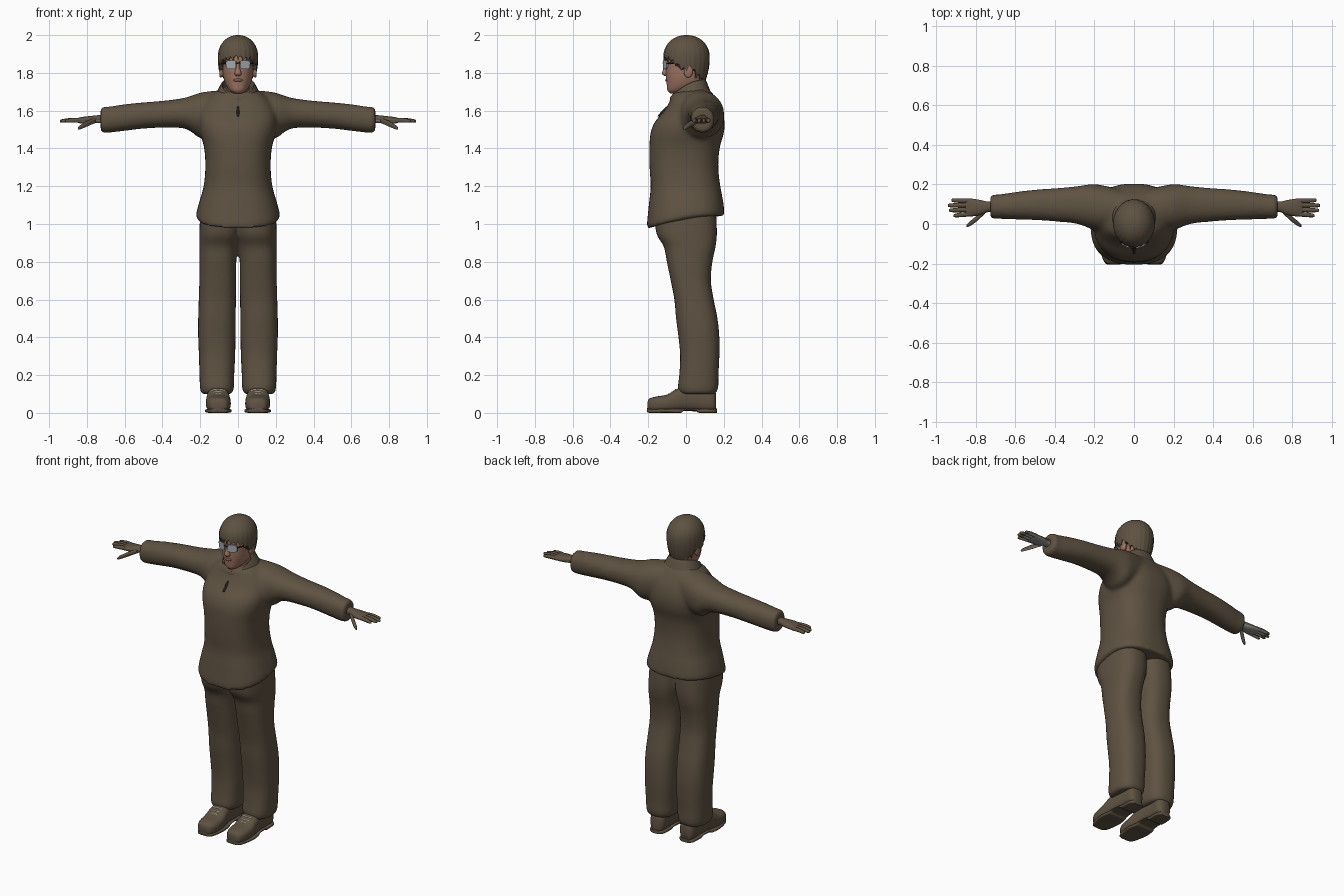
import bpy, bmesh, math, random

random.seed(3)


def material(name, rgb):
    m = bpy.data.materials.new(name)
    m.diffuse_color = (*rgb, 1)
    return m


BROWN = material("brown cloth", (0.112, 0.084, 0.054))
SKIN = material("skin", (0.34, 0.175, 0.12))
LENS = material("lens grey", (0.36, 0.40, 0.43))
PALM = material("palm grey", (0.26, 0.26, 0.25))
LACE = material("pale lace", (0.55, 0.52, 0.46))
DARK = material("dark metal", (0.02, 0.018, 0.016))
LIPS = material("lips", (0.26, 0.10, 0.075))


def loft(bm, rings, axis="z", p=2.2, s=1, n=28, sub=4):
    """Smooth skin through rings (t, a0, a1, b0, b1, front_drop); s mirrors x."""
    R = [tuple(r) + (0,) * (6 - len(r)) for r in rings]
    full = []
    for i in range(len(R) - 1):
        p0, p1, p2, p3 = R[max(i - 1, 0)], R[i], R[i + 1], R[min(i + 2, len(R) - 1)]
        for k in range(sub):
            u = k / sub
            full.append([0.5 * (2 * b + (c - a) * u + (2 * a - 5 * b + 4 * c - d) * u * u
                                + (3 * b - a - 3 * c + d) * u ** 3)
                         for a, b, c, d in zip(p0, p1, p2, p3)])
    full.append(R[-1])
    rows = []
    for t, a0, a1, b0, b1, drop in full:
        row = []
        for j in range(n):
            th = 2 * math.pi * j / n
            c, d = math.cos(th), math.sin(th)
            u = math.copysign(abs(c) ** (2 / p), c)
            v = math.copysign(abs(d) ** (2 / p), d)
            a = (a0 + a1) / 2 + (a1 - a0) / 2 * u
            b = (b0 + b1) / 2 + (b1 - b0) / 2 * v
            co = {"z": (a, b, t - drop * ((1 - v) / 2) ** 2),
                  "x": (t, a, b), "y": (a, t, b)}[axis]
            row.append(bm.verts.new((co[0] * s, co[1], co[2])))
        rows.append(row)
    skin(bm, rows)


def skin(bm, rows):
    n = len(rows[0])
    for r, q in zip(rows, rows[1:]):
        for j in range(n):
            bm.faces.new((r[j], r[(j + 1) % n], q[(j + 1) % n], q[j]))
    bm.faces.new(rows[0])
    bm.faces.new(rows[-1])


def finish(bm, name, *mats, voxel=0, angle=50):
    bmesh.ops.recalc_face_normals(bm, faces=bm.faces)
    me = bpy.data.meshes.new(name)
    bm.to_mesh(me)
    bm.free()
    for m in mats:
        me.materials.append(m)
    me.shade_smooth()
    ob = bpy.data.objects.new(name, me)
    bpy.context.collection.objects.link(ob)
    if voxel:  # fuse overlapping parts into one soft garment
        r = ob.modifiers.new("fuse", "REMESH")
        r.mode, r.voxel_size, r.use_smooth_shade = "VOXEL", voxel, True
        sm = ob.modifiers.new("soften", "SMOOTH")
        sm.factor, sm.iterations = 0.5, 7
    else:
        me.set_sharp_from_angle(angle=math.radians(angle))
    return ob


def part(name, mat, rings, both=False, **kw):
    bm = bmesh.new()
    for s in ((1, -1) if both else (1,)):
        loft(bm, rings, s=s, **kw)
    return finish(bm, name, mat)


# Jacket: torso with dipped front hem, fused with sleeves
bm = bmesh.new()
loft(bm, [(z, -w, w, f, b, d) for z, w, f, b, d in (
    (1.045, .218, -.206, .203, .07), (1.07, .221, -.206, .203, .06), (1.13, .203, -.196, .195, .02),
    (1.2, .182, -.187, .182, 0), (1.3, .173, -.193, .171, 0), (1.4, .179, -.194, .178, 0),
    (1.48, .2, -.188, .2, 0), (1.54, .207, -.165, .204, 0), (1.6, .2, -.115, .192, 0),
    (1.65, .175, -.087, .168, 0), (1.69, .13, -.072, .142, 0), (1.725, .085, -.05, .11, .03))],
    p=2.5, n=40)
for s in (1, -1):
    loft(bm, [(.05, 0, .17, 1.5, 1.705), (.13, -.03, .19, 1.47, 1.705), (.2, -.03, .202, 1.455, 1.695),
              (.25, -.012, .197, 1.49, 1.678), (.3, .003, .19, 1.508, 1.665), (.4, .013, .181, 1.51, 1.652),
              (.5, .02, .174, 1.505, 1.644), (.6, .023, .162, 1.493, 1.634), (.68, .026, .15, 1.484, 1.622),
              (.715, .026, .149, 1.484, 1.62), (.727, .036, .139, 1.494, 1.61)], axis="x", s=s)
finish(bm, "jacket", BROWN, voxel=0.011)

# Collar and zip pull
part("collar", BROWN, [(1.70, -.12, .12, -.085, .13, .08), (1.758, -.09, .09, -.084, .107, .09),
                       (1.76, -.083, .083, -.074, .1, .09), (1.73, -.077, .077, -.06, .09, .09)])
part("zip_pull", DARK, [(1.57, -.005, .005, -.152, -.135), (1.59, -.007, .007, -.136, -.115),
                        (1.622, -.005, .005, -.106, -.09)], n=10)

# Trousers: two legs meeting at the pelvis
bm = bmesh.new()
for s in (1, -1):
    loft(bm, [(.1, .035, .192, -.028, .155), (.13, .022, .201, -.043, .17), (.2, .02, .204, -.036, .172),
              (.3, .015, .207, -.031, .177), (.4, .013, .211, -.04, .177), (.5, .012, .211, -.053, .167),
              (.6, .011, .208, -.062, .147), (.7, .01, .205, -.081, .132), (.8, .009, .205, -.102, .14),
              (.88, 0, .205, -.118, .157), (.95, -.015, .205, -.157, .164), (1.06, -.02, .2, -.17, .16)],
         p=2.5, s=s)
finish(bm, "trousers", BROWN, voxel=0.009)

# Shoes, soles with a raised arch, and laces
part("shoes", BROWN, [(-.204, .08, .125, .02, .055), (-.195, .058, .147, .008, .075), (-.16, .042, .164, .004, .086),
                      (-.1, .038, .17, .004, .097), (-.05, .043, .167, .006, .126), (0, .05, .162, .01, .14),
                      (.08, .055, .155, .006, .14), (.14, .057, .152, .004, .13), (.16, .078, .132, .012, .1)],
     both=True, axis="y", p=2.7)
part("soles", BROWN, [(-.206, .08, .125, .006, .026), (-.19, .052, .152, 0, .022), (-.1, .034, .174, 0, .022),
                      (-.03, .042, .168, 0, .022), (-.01, .045, .164, .011, .024), (.05, .05, .16, .011, .024),
                      (.07, .052, .158, 0, .022), (.14, .054, .155, 0, .022), (.163, .075, .135, 0, .022)],
     both=True, axis="y", p=4)
bm = bmesh.new()
for s in (1, -1):
    for y, z in ((-.092, .1), (-.074, .111), (-.056, .123)):
        loft(bm, [(x, y - .004 + k, y + .004 + k, z - .007 + h, z + .003 + h)
                  for x, k, h in ((.07, .004, -.005), (.105, 0, 0), (.14, .004, -.005))],
             axis="x", s=s, n=8, sub=2)
finish(bm, "laces", LACE)

# Hands: palm, four fingers, thumb; the underside is grey
bm = bmesh.new()
for s in (1, -1):
    loft(bm, [(.7, .06, .115, 1.53, 1.58), (.74, .06, .113, 1.535, 1.576), (.78, .045, .122, 1.531, 1.572),
              (.83, .038, .129, 1.532, 1.566), (.853, .043, .126, 1.538, 1.56)], axis="x", s=s)
    paths = [([(.835, y0, 1.549), ((.835 + x) / 2, (y0 + y1) / 2, 1.549), (x - .008, y1, 1.545), (x, y1, 1.544)], .0118)
             for y0, x, y1 in ((.05, .915, .043), (.073, .937, .069), (.096, .943, .094), (.117, .925, .12))]
    paths.append(([(.755, .066, 1.55), (.8, .025, 1.53), (.837, -.003, 1.511), (.848, -.009, 1.505)], .0145))
    for pts, r in paths:
        loft(bm, [(x, y - r * k, y + r * k, z - r * k, z + r * k)
                  for (x, y, z), k in zip(pts, (1, 1, .75, .3))], axis="x", p=2, s=s, n=12)
hands = finish(bm, "hands", BROWN, PALM)
for f in hands.data.polygons:
    f.material_index = int(f.normal.z < -0.35 and abs(f.center.x) < 0.9)

# Head and neck
part("neck", SKIN, [(1.6, -.065, .065, -.045, .09), (1.68, -.06, .06, -.045, .085), (1.78, -.06, .06, -.05, .085)])
part("head", SKIN, [(z, -w, w, c - d, c + d) for z, c, w, d in (
    (1.692, -.055, .022, .03), (1.708, -.038, .045, .06), (1.74, -.01, .066, .092), (1.78, 0, .078, .106),
    (1.83, .003, .083, .111), (1.88, .003, .085, .111), (1.93, .005, .078, .1), (1.97, .005, .05, .07))], n=36)
part("nose", SKIN, [(1.862, -.008, .008, -.114, -.09), (1.825, -.01, .01, -.119, -.09),
                    (1.797, -.018, .018, -.127, -.09), (1.784, -.012, .012, -.116, -.09)], n=16)
part("lips", LIPS, [(-.028, -.1, -.085, 1.759, 1.763), (-.012, -.109, -.085, 1.753, 1.77),
                    (.012, -.109, -.085, 1.753, 1.77), (.028, -.1, -.085, 1.759, 1.763)], axis="x", n=14)
part("ears", SKIN, [(.07, -.005, .025, 1.785, 1.83), (.092, -.012, .035, 1.775, 1.845),
                    (.099, -.006, .03, 1.785, 1.838)], both=True, axis="x", n=18)

# Glasses: wrapped lenses, bridge and temples
bm = bmesh.new()
for s in (1, -1):
    loft(bm, [(-.123, .01, .064, 1.82, 1.867), (-.116, .01, .064, 1.82, 1.867)], axis="y", p=3.5, s=s, sub=1)
for v in bm.verts:
    v.co.y += 5 * v.co.x ** 2
finish(bm, "lenses", LENS, angle=30)
part("bridge", DARK, [(-.014, -.125, -.118, 1.85, 1.856), (.014, -.125, -.118, 1.85, 1.856)], axis="x", n=8)
part("temples", DARK, [(-.102, .062, .067, 1.848, 1.856), (-.05, .083, .088, 1.846, 1.853),
                       (.01, .092, .097, 1.84, 1.847)], both=True, axis="y", n=8)

# Hair cap with a jagged hairline: high over the brow, low at the nape
LINE = [(0, 1.885), (45, 1.872), (65, 1.845), (85, 1.815), (100, 1.835), (120, 1.79), (180, 1.742)]


def hairline(deg):
    for (a, z0), (b, z1) in zip(LINE, LINE[1:]):
        if deg <= b:
            return z0 + (z1 - z0) * (deg - a) / (b - a)
    return LINE[-1][1]


def hair_scale(z):
    if z > 1.88:
        return max(1 - ((z - 1.88) / .12) ** 2.2, 0) ** (1 / 2.1)
    return 1 - .25 * ((1.88 - z) / .14) ** 2


bm = bmesh.new()
N, M = 96, 16
rows = [[] for _ in range(M + 2)]
for j in range(N):
    a = 2 * math.pi * j / N
    deg = abs((math.degrees(a) + 180) % 360 - 180)
    low = hairline(deg) + (-.016, 0, .008, 0)[j % 4] + random.uniform(-.006, .006)
    lock = 1 + .012 * math.sin(a * 24)
    for i in range(M + 2):
        t = max(i - 1, 0) / M
        z = low + (1.9995 - low) * math.sin(t * math.pi / 2)
        k = hair_scale(z) * (1 + (lock - 1) * (1 - t)) * (.86 if i == 0 else 1)
        rows[i].append(bm.verts.new((.106 * k * math.sin(a), .003 - .122 * k * math.cos(a), z)))
skin(bm, rows)
finish(bm, "hair", BROWN)
